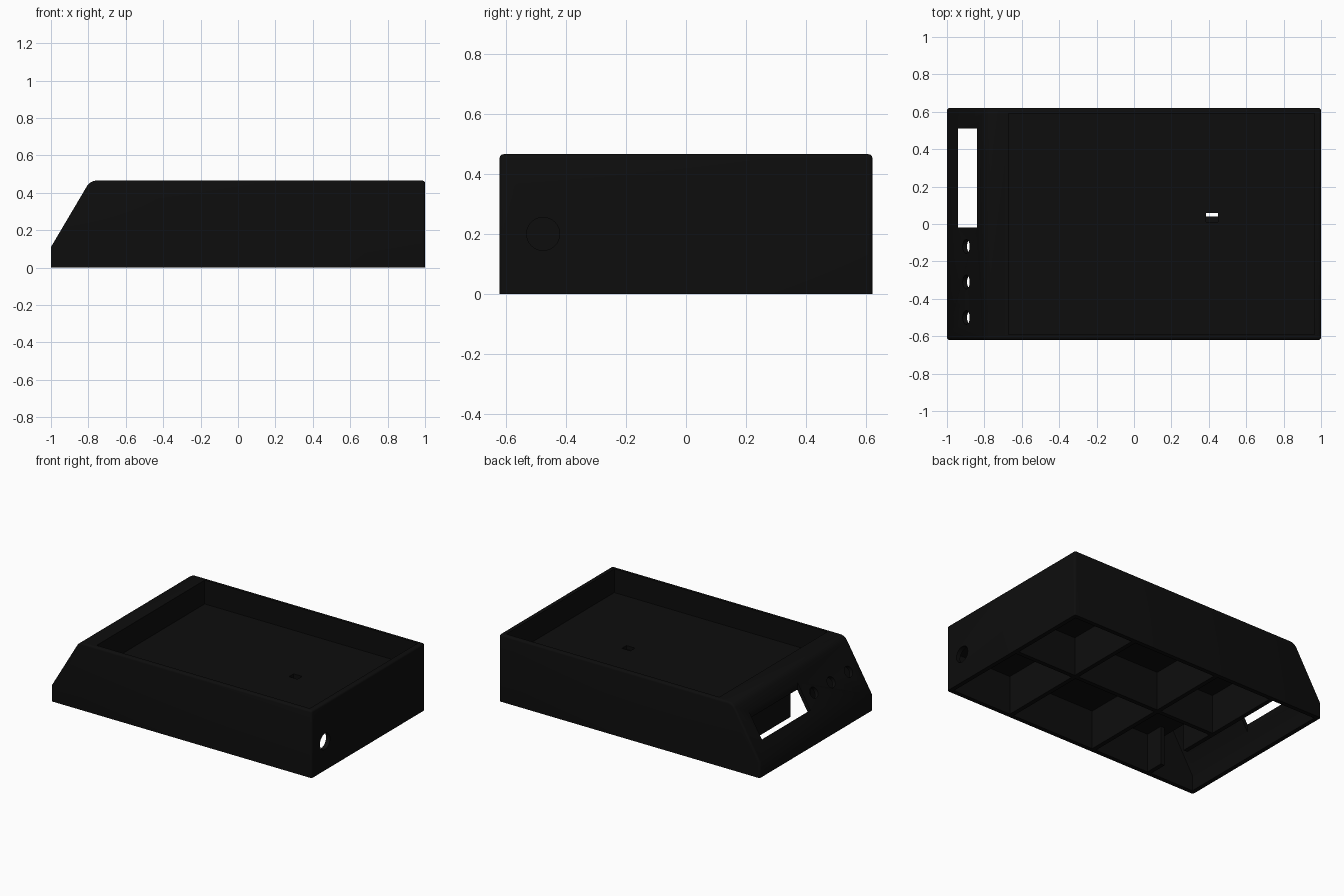
import bpy, bmesh, math
from mathutils import Matrix, Vector

if "Cube" in bpy.data.objects:
    bpy.data.objects.remove(bpy.data.objects["Cube"])

black = bpy.data.materials.new("matte_black")
black.diffuse_color = (0.004, 0.004, 0.004, 1)
black.use_nodes = True
black.node_tree.nodes["Principled BSDF"].inputs["Base Color"].default_value = black.diffuse_color

HALF_Y, TOP, WALL = 0.62, 0.465, 0.03
SLOPE = math.atan2(0.355, 0.21)          # angle of the sloped panel


def finish(name, bm):
    bmesh.ops.recalc_face_normals(bm, faces=bm.faces)
    me = bpy.data.meshes.new(name)
    bm.to_mesh(me)
    bm.free()
    me.materials.append(black)
    ob = bpy.data.objects.new(name, me)
    bpy.context.collection.objects.link(ob)
    return ob


def prism_bm(points, half):
    """Extrude an x-z outline along y."""
    bm = bmesh.new()
    face = bm.faces.new([bm.verts.new((x, -half, z)) for x, z in points])
    ext = bmesh.ops.extrude_face_region(bm, geom=[face])
    verts = [v for v in ext["geom"] if isinstance(v, bmesh.types.BMVert)]
    bmesh.ops.translate(bm, verts=verts, vec=(0, 2 * half, 0))
    return bm


def box(name, x0, x1, y0, y1, z0, z1):
    bm = prism_bm([(x0, z0), (x1, z0), (x1, z1), (x0, z1)], (y1 - y0) / 2)
    bmesh.ops.translate(bm, verts=bm.verts, vec=(0, (y0 + y1) / 2, 0))
    return finish(name, bm)


def cylinder(name, center, axis, radius, depth):
    bm = bmesh.new()
    rot = Vector((0, 0, 1)).rotation_difference(Vector(axis)).to_matrix().to_4x4()
    bmesh.ops.create_cone(bm, cap_ends=True, segments=32, radius1=radius,
                          radius2=radius, depth=depth,
                          matrix=Matrix.Translation(center) @ rot)
    return finish(name, bm)


def cut(target, cutter):
    mod = target.modifiers.new("cut", 'BOOLEAN')
    mod.operation, mod.solver, mod.object = 'DIFFERENCE', 'EXACT', cutter
    bpy.context.view_layer.objects.active = target
    bpy.ops.object.modifier_apply(modifier=mod.name)
    bpy.data.objects.remove(cutter)


# Outer body outline, with a rounded shoulder above the sloped panel
r = 0.06
cx, cz = -0.79 + r * math.tan(SLOPE / 2), TOP - r
outline = [(-1, 0), (1, 0), (1, TOP)]
outline += [(cx - r * math.sin(a), cz + r * math.cos(a))
            for a in [SLOPE * i / 6 for i in range(7)]]
outline.append((-1, 0.11))
bm = prism_bm(outline, HALF_Y)


def is_rounded(e):
    a, b = (v.co for v in e.verts)
    if a.z < 1e-4 and b.z < 1e-4:
        return False
    end_edge = abs(a.y - b.y) < 1e-4
    back_top = a.x > 0.99 and b.x > 0.99 and a.z > 0.4 and b.z > 0.4
    return end_edge or back_top


bmesh.ops.bevel(bm, geom=[e for e in bm.edges if is_rounded(e)], offset=0.013,
                offset_type='OFFSET', segments=3, profile=0.5, affect='EDGES')
body = finish("case_body", bm)

# Hollow underside, following the slope at constant wall thickness
inner = [(-0.97, -0.1), (0.97, -0.1), (0.97, 0.27), (-0.70, 0.27),
         (-0.70, 0.435), (-0.777, 0.435), (-0.97, 0.108)]
cut(body, finish("cavity_cutter", prism_bm(inner, HALF_Y - WALL)))

# Tray recess in the top, and cable hole in its floor
cut(body, box("tray_cutter", -0.67, 0.965, -0.592, 0.592, 0.30, 0.6))
cut(body, box("floor_hole_cutter", 0.385, 0.45, 0.01, 0.06, 0.2, 0.4))

# Display window and three button holes in the sloped panel
cut(body, box("window_cutter", -0.94, -0.84, -0.02, 0.51, 0.13, 0.6))
normal = (-math.sin(SLOPE), 0, math.cos(SLOPE))
for y in (-0.12, -0.31, -0.50):
    cut(body, cylinder("button_cutter", (-0.89, y, 0.28), normal, 0.037, 0.16))

# Power socket hole in the end wall
cut(body, cylinder("socket_cutter", (1, -0.475, 0.2), (1, 0, 0), 0.055, 0.12))

# Stiffening ribs under the tray
box("long_rib", -0.62, 0.975, 0.01, 0.04, 0.0, 0.275)
for i, x in enumerate((0.5, -0.17)):
    box(f"cross_rib_{i + 1}", x - 0.015, x + 0.015, -0.595, 0.595, 0.0, 0.275)
# Front rib leaves a passage for wiring
for name, y0, y1 in (("front_rib_main", -0.24, 0.595),
                     ("front_rib_stub", -0.595, -0.46)):
    box(name, -0.635, -0.605, y0, y1, 0.0, 0.275)

# Smooth the rounded edges and round holes only
bpy.ops.object.select_all(action='DESELECT')
body.select_set(True)
bpy.context.view_layer.objects.active = body
bpy.ops.object.shade_smooth_by_angle(angle=math.radians(35))
